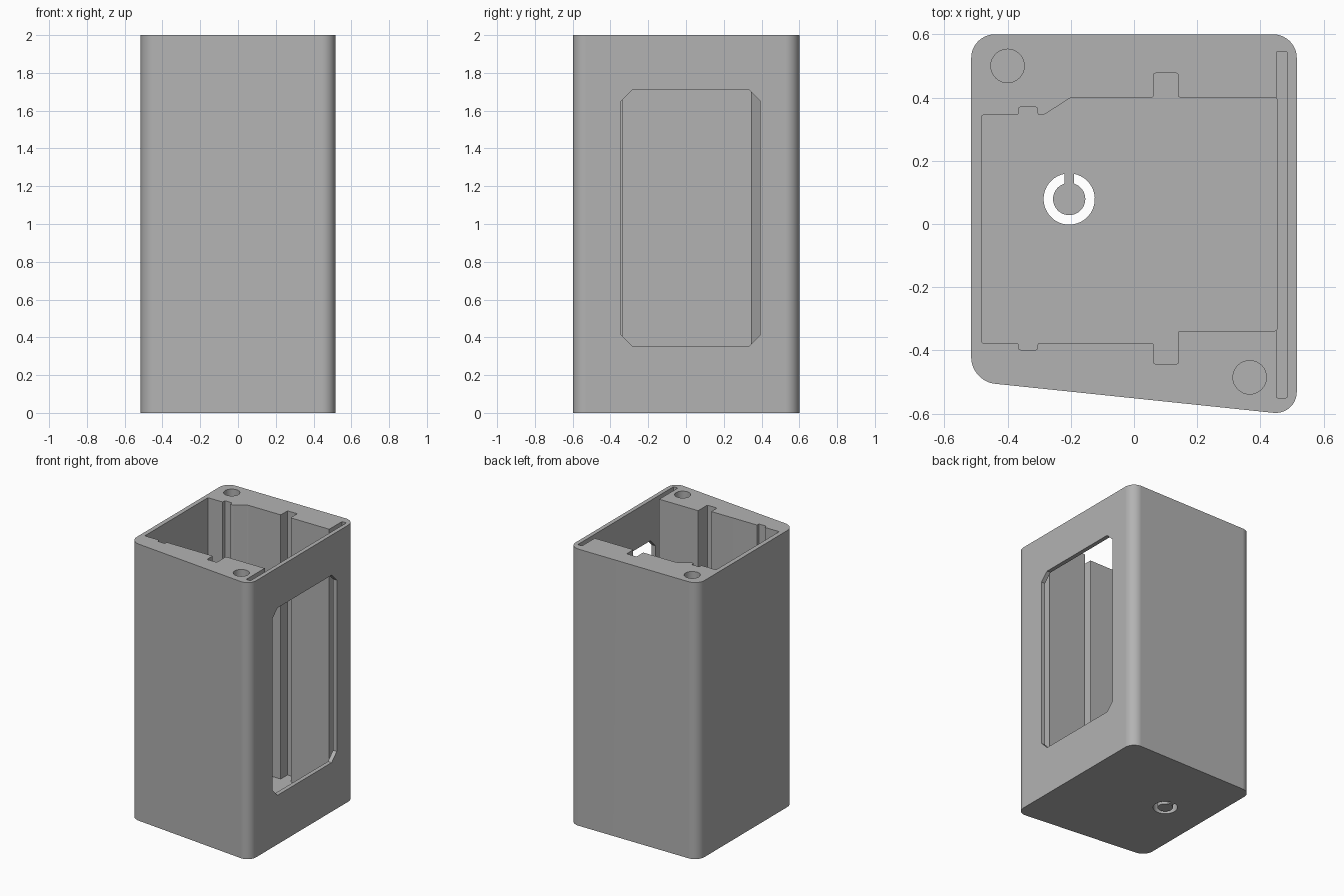
import bpy
import bmesh
import math
from mathutils import Matrix

cube = bpy.data.objects.get("Cube")
if cube:
    bpy.data.objects.remove(cube, do_unlink=True)

grey = bpy.data.materials.new("plain grey")
grey.use_nodes = True
colour = (0.45, 0.45, 0.45, 1)
grey.diffuse_color = colour
grey.node_tree.nodes["Principled BSDF"].inputs["Base Color"].default_value = colour


def prism(name, points, low, high, radius=0, segments=1):
    """Extrude a flat outline upward and optionally round its upright edges."""
    bm = bmesh.new()
    base = bm.faces.new([bm.verts.new((x, y, low)) for x, y in points])
    top = bmesh.ops.extrude_face_region(bm, geom=[base])["geom"]
    verts = [v for v in top if isinstance(v, bmesh.types.BMVert)]
    bmesh.ops.translate(bm, verts=verts, vec=(0, 0, high - low))
    if radius:
        upright = [e for e in bm.edges
                   if abs(e.verts[0].co.z - e.verts[1].co.z) > 1e-4]
        bmesh.ops.bevel(bm, geom=upright, offset=radius, segments=segments,
                        profile=0.5, affect='EDGES', offset_type='OFFSET')
    bmesh.ops.recalc_face_normals(bm, faces=bm.faces[:])
    mesh = bpy.data.meshes.new(name)
    bm.to_mesh(mesh)
    bm.free()
    mesh.materials.append(grey)
    obj = bpy.data.objects.new(name, mesh)
    bpy.context.collection.objects.link(obj)
    return obj


def box(x0, x1, y0, y1):
    return [(x0, y0), (x1, y0), (x1, y1), (x0, y1)]


def arc(cx, cy, r, start, end, steps):
    span = (end - start) / steps
    return [(cx + r * math.cos(start + span * i),
             cy + r * math.sin(start + span * i)) for i in range(steps + 1)]


FLOOR, TOP, OVER = 0.09, 2.0, 2.1

# Outer shell: a tall block with a slanted front
body = prism("housing", [(-0.515, -0.4975), (0.515, -0.605),
                         (0.515, 0.6), (-0.515, 0.6)], 0, TOP, 0.075, 10)

# Main cavity with guide grooves in the front and back walls
back = [(0.452, 0.4), (0.14, 0.4), (0.14, 0.477), (0.062, 0.477),
        (0.062, 0.4), (-0.2, 0.4), (-0.285, 0.345), (-0.305, 0.345),
        (-0.305, 0.37), (-0.365, 0.37), (-0.365, 0.345), (-0.482, 0.345)]
front = [(-0.482, -0.377), (-0.365, -0.377), (-0.365, -0.398),
         (-0.305, -0.398), (-0.305, -0.377), (0.062, -0.377),
         (0.062, -0.443), (0.14, -0.443), (0.14, -0.338), (0.452, -0.338)]
cutters = [prism("cavity_cutter", back + front, FLOOR, OVER, 0.006, 2)]

# Slot for a sliding panel behind the window
cutters.append(prism("slot_cutter", box(0.45, 0.485, -0.55, 0.545),
                     FLOOR + 0.03, OVER, 0.005, 2))

# Window with clipped corners, outlined in y and z and pushed along x
y0, y1, z0, z1, c = -0.343, 0.393, 0.355, 1.71, 0.058
window = prism("window_cutter",
               [(y0 + c, z0), (y1 - c, z0), (y1, z0 + c), (y1, z1 - c),
                (y1 - c, z1), (y0 + c, z1), (y0, z1 - c), (y0, z0 + c)],
               0.47, 0.6)
window.data.transform(Matrix(((0, 0, 1, 0), (1, 0, 0, 0),
                              (0, 1, 0, 0), (0, 0, 0, 1))))
cutters.append(window)

# Two screw holes in the rim
for i, (x, y) in enumerate([(-0.4, 0.5), (0.366, -0.485)]):
    circle = arc(x, y, 0.053, 0, math.tau, 32)[:-1]
    cutters.append(prism(f"screw_hole_cutter_{i}", circle, 1.7, OVER))

# Ring-shaped opening in the floor, leaving a plug held by one bridge
cx, cy, outer, inner, half = -0.205, 0.079, 0.081, 0.051, 0.015
a, b = math.asin(half / outer), math.asin(half / inner)
q = math.pi / 2
ring = (arc(cx, cy, outer, q + a, q + math.tau - a, 40)
        + arc(cx, cy, inner, q + math.tau - b, q + b, 40))
cutters.append(prism("ring_cutter", ring, -0.1, FLOOR + 0.1))

# Carve everything out, then drop the cutters
for cutter in cutters:
    mod = body.modifiers.new(cutter.name, 'BOOLEAN')
    mod.operation = 'DIFFERENCE'
    mod.solver = 'EXACT'
    mod.object = cutter
    cutter.hide_render = True
bpy.context.view_layer.update()
carved = bpy.data.meshes.new_from_object(
    body.evaluated_get(bpy.context.evaluated_depsgraph_get()))
body.modifiers.clear()
body.data = carved
carved.materials.clear()
carved.materials.append(grey)
for poly in carved.polygons:
    poly.material_index = 0
for cutter in cutters:
    bpy.data.objects.remove(cutter, do_unlink=True)

# Smooth rounded corners, crisp edges and flat walls
bpy.ops.object.select_all(action='DESELECT')
body.select_set(True)
bpy.context.view_layer.objects.active = body
bpy.ops.object.shade_smooth_by_angle(angle=math.radians(25))
weighted = body.modifiers.new("flat_walls", 'WEIGHTED_NORMAL')
weighted.keep_sharp = True
